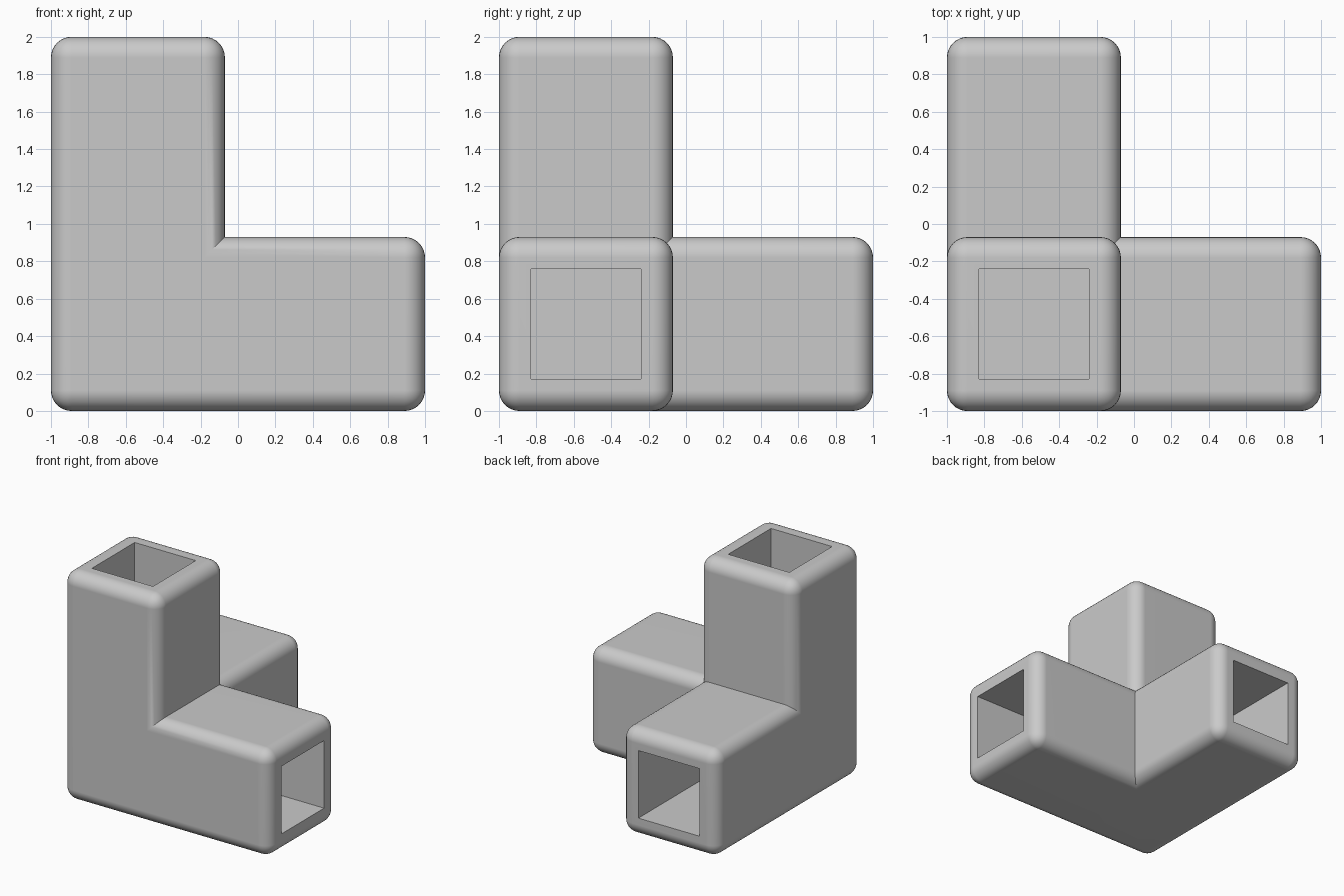
import bpy
import bmesh
from mathutils import Vector

if "Cube" in bpy.data.objects:
    bpy.data.objects.remove(bpy.data.objects["Cube"], do_unlink=True)

WIDTH = 0.93        # outer side of each square arm
REACH = 2 - WIDTH   # how far an arm extends beyond the corner block
RADIUS = 0.11       # rounded outer edges
HOLE = 0.59         # side of each square socket
CENTRE = Vector((WIDTH / 2 - 1, WIDTH / 2 - 1, WIDTH / 2))

grey = bpy.data.materials.new("plain grey")
grey.use_nodes = True
colour = (0.59, 0.59, 0.59, 1)
grey.diffuse_color = colour
grey.node_tree.nodes["Principled BSDF"].inputs["Base Color"].default_value = colour


def add_object(name, bm):
    mesh = bpy.data.meshes.new(name)
    bm.to_mesh(mesh)
    bm.free()
    mesh.materials.append(grey)
    obj = bpy.data.objects.new(name, mesh)
    bpy.context.collection.objects.link(obj)
    return obj


# Rounded block, stretched along one axis to become an arm
def make_arm(name, axis):
    bm = bmesh.new()
    bmesh.ops.create_cube(bm, size=WIDTH)
    bmesh.ops.bevel(bm, geom=bm.edges[:], offset=RADIUS, segments=8,
                    profile=0.5, affect='EDGES')
    for v in bm.verts:
        stretch = REACH if v.co[axis] > 0 else 0
        v.co += CENTRE
        v.co[axis] += stretch
    return add_object(name, bm)


# Square socket volume, stopping at the solid corner block
def make_socket(name, axis):
    bm = bmesh.new()
    bmesh.ops.create_cube(bm, size=HOLE)
    for v in bm.verts:
        outer = v.co[axis] > 0
        v.co += CENTRE
        v.co[axis] = CENTRE[axis] + WIDTH / 2 + (REACH + 0.1 if outer else 0)
    obj = add_object(name, bm)
    obj.hide_render = True
    return obj


def combine(target, other, operation):
    mod = target.modifiers.new(operation.lower(), 'BOOLEAN')
    mod.operation = operation
    mod.solver = 'EXACT'
    mod.object = other
    bpy.ops.object.modifier_apply(modifier=mod.name)
    bpy.data.objects.remove(other, do_unlink=True)


# Three arms merged at one corner
connector = make_arm("corner_connector", 0)
bpy.ops.object.select_all(action='DESELECT')
connector.select_set(True)
bpy.context.view_layer.objects.active = connector
for axis in (1, 2):
    combine(connector, make_arm("arm", axis), 'UNION')

# Open a socket in the end of each arm
for axis in range(3):
    combine(connector, make_socket("socket_cutter", axis), 'DIFFERENCE')

# Smooth rounded edges, crisp sockets and inner corners
bpy.ops.object.shade_smooth_by_angle()
normals = connector.modifiers.new("flat_sides", 'WEIGHTED_NORMAL')
normals.keep_sharp = True
